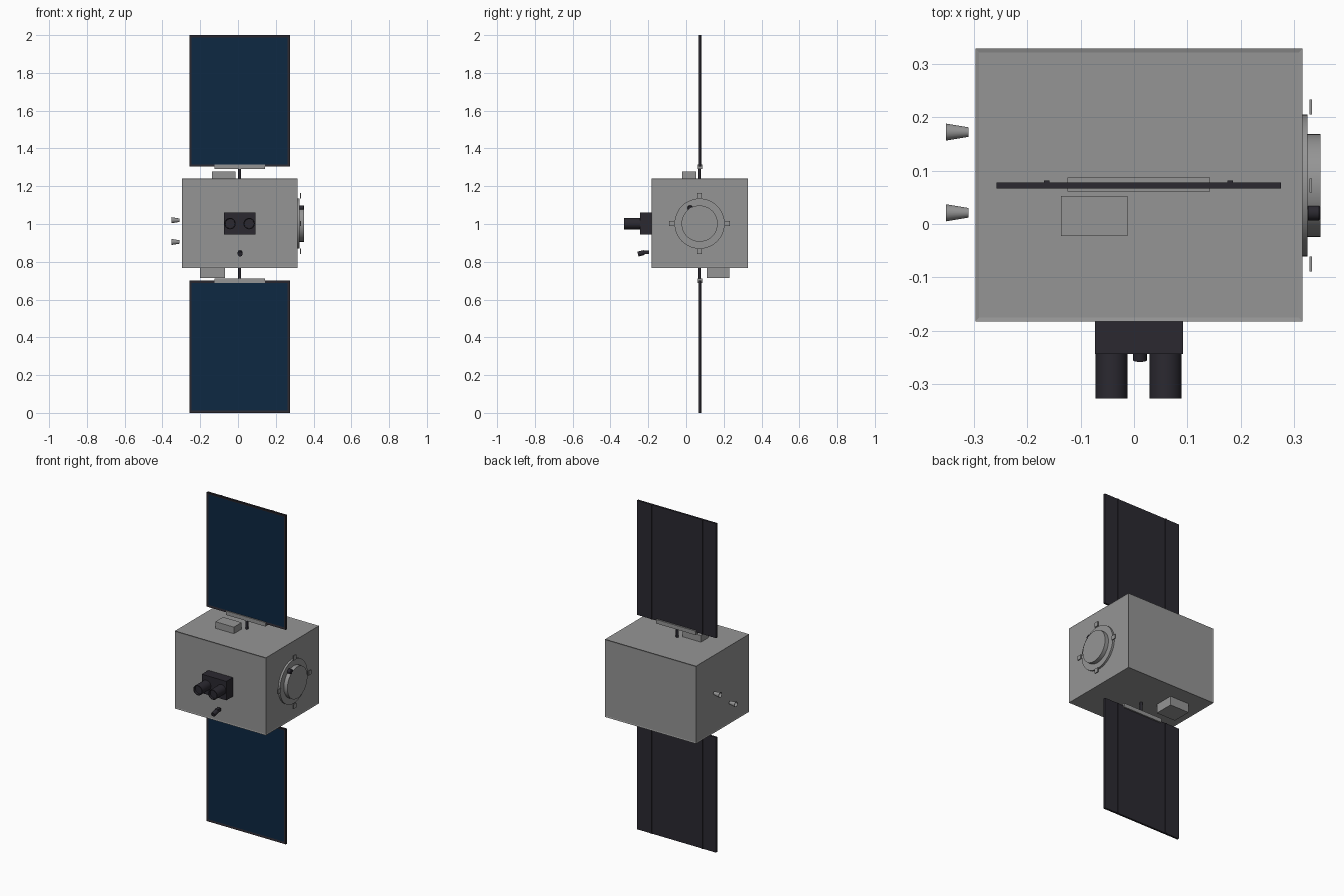
import bpy, bmesh, math
from mathutils import Vector

if "Cube" in bpy.data.objects:
    bpy.data.objects.remove(bpy.data.objects["Cube"])


def mat(name, col):
    m = bpy.data.materials.new(name)
    m.diffuse_color = (*col, 1)
    m.use_nodes = True
    m.node_tree.nodes["Principled BSDF"].inputs["Base Color"].default_value = m.diffuse_color
    return m


GREY = mat("hull grey", (0.30, 0.30, 0.30))
DARK = mat("charcoal", (0.024, 0.022, 0.03))
BLUE = mat("solar blue", (0.004, 0.021, 0.055))


def box(name, x, y, z, m, bevel=0):
    """Box from its min/max extents on each axis."""
    bm = bmesh.new()
    bmesh.ops.create_cube(bm, size=1)
    for v in bm.verts:
        v.co = Vector([(r[0] + r[1]) / 2 + c * (r[1] - r[0]) for r, c in zip((x, y, z), v.co)])
    if bevel:
        bmesh.ops.bevel(bm, geom=bm.edges[:], offset=bevel, segments=1, affect='EDGES')
    return finish(name, bm, m)


def finish(name, bm, *mats):
    me = bpy.data.meshes.new(name)
    bm.to_mesh(me)
    bm.free()
    for m in mats:
        me.materials.append(m)
    ob = bpy.data.objects.new(name, me)
    bpy.context.collection.objects.link(ob)
    return ob


def lathe(name, origin, axis, profile, m, n=32):
    """Revolve (radius, distance) points about an axis from origin."""
    bm = bmesh.new()
    vs = [bm.verts.new((r, 0, d)) for r, d in profile]
    es = [bm.edges.new(p) for p in zip(vs, vs[1:])]
    bmesh.ops.spin(bm, geom=vs + es, cent=(0, 0, 0), axis=(0, 0, 1), angle=math.tau, steps=n)
    bmesh.ops.remove_doubles(bm, verts=bm.verts, dist=1e-5)
    bmesh.ops.recalc_face_normals(bm, faces=bm.faces)
    ob = finish(name, bm, m)
    ob.location = origin
    ob.rotation_euler = Vector(axis).to_track_quat('Z', 'Y').to_euler()
    bpy.context.view_layer.objects.active = ob
    ob.select_set(True)
    bpy.ops.object.shade_smooth_by_angle(angle=math.radians(35))
    ob.select_set(False)
    return ob


# main hull with slightly recessed face panels
bm = bmesh.new()
bmesh.ops.create_cube(bm, size=1)
for v in bm.verts:
    v.co = Vector((0.009 + v.co.x * 0.612, 0.073 + v.co.y * 0.51, 1.004 + v.co.z * 0.472))
bmesh.ops.inset_individual(bm, faces=bm.faces[:], thickness=0.01, depth=-0.002)
finish("hull", bm, GREY)

# solar wings, upper and lower
CX, CY = 0.009, 0.072
for side, s in (("upper", 1), ("lower", -1)):
    def zr(a, b):
        return sorted((1.002 + s * a, 1.002 + s * b)) if s > 0 else sorted((1 - s * -a, 1 - s * -b))
    z0, z1 = zr(0.302, 0.998) if s > 0 else (0.0, 0.7)
    # framed panel with blue cell face inset on the front
    bm = bmesh.new()
    bmesh.ops.create_cube(bm, size=1)
    for v in bm.verts:
        v.co = Vector((CX + v.co.x * 0.532, CY + v.co.y * 0.012, (z0 + z1) / 2 + v.co.z * (z1 - z0)))
    bm.normal_update()
    front = [f for f in bm.faces if f.normal.y < -0.9]
    bmesh.ops.inset_individual(bm, faces=front, thickness=0.017, depth=-0.002)
    front[0].material_index = 1
    finish(side + "_solar_panel", bm, DARK, BLUE)
    # back ribs
    for x in (-0.163, 0.18):
        box(side + "_panel_rib", (x - 0.005, x + 0.005), (CY + 0.005, CY + 0.0095), (z0, z1), DARK)
    # hinge bar and mast
    zh = z0 if s > 0 else z1
    box(side + "_hinge_bar", (-0.124, 0.142), (0.061, 0.087), (zh - 0.013, zh + 0.011), GREY)
    lathe(side + "_mast", (CX, CY, 1 + s * 0.22), (0, 0, s),
          [(0, 0), (0.008, 0), (0.008, 0.08), (0, 0.08)], DARK, 16)

# equipment boxes above and below
box("top_equipment_box", (-0.137, -0.012), (-0.022, 0.052), (1.235, 1.278), GREY)
box("bottom_equipment_box", (-0.2, -0.07), (0.112, 0.23), (0.715, 0.775), GREY)

# twin-barrel camera on the front
box("camera_housing", (-0.073, 0.092), (-0.243, -0.18), (0.945, 1.06), DARK)
for x in (-0.042, 0.059):
    lathe("camera_barrel", (x, -0.24, 1.002), (0, -1, 0),
          [(0, 0), (0.03, 0), (0.03, 0.087), (0.026, 0.087), (0.025, 0.075), (0, 0.075)], DARK)

# small tilted sensor below the camera
lathe("sensor_barrel", (0.011, -0.222, 0.849), (0, -1, -0.25),
      [(0, 0), (0.013, 0), (0.013, 0.034), (0, 0.034)], DARK, 16)
box("sensor_body", (0.001, 0.021), (-0.224, -0.195), (0.842, 0.861), DARK)

# docking ring on the right side
lathe("docking_ring", (0.313, CY, 1.002), (1, 0, 0),
      [(0, 0), (0.133, 0), (0.133, 0.012), (0, 0.012)], GREY, 48)
lathe("docking_disc", (0.324, CY, 1.002), (1, 0, 0),
      [(0, 0), (0.096, 0), (0.096, 0.025), (0, 0.025)], GREY, 48)
for dy, dz in ((1, 0), (-1, 0), (0, 1), (0, -1)):
    y, z = CY + dy * 0.147, 1.002 + dz * 0.147
    hy, hz = (0.014, 0.013) if dy else (0.013, 0.014)
    box("docking_tab", (0.328, 0.333), (y - hy, y + hy), (z - hz, z + hz), GREY)
lathe("docking_sensor", (0.326, 0.021, 1.085), (1, 0, 0),
      [(0, 0), (0.014, 0), (0.014, 0.02), (0.011, 0.023), (0, 0.023)], DARK, 16)

# thruster nozzles on the left side
for y, z in ((0.172, 1.02), (0.021, 0.905)):
    lathe("thruster_nozzle", (-0.31, y, z), (-1, 0, 0),
          [(0, 0), (0.009, 0), (0.016, 0.042), (0.014, 0.042), (0.007, 0.01), (0, 0.01)], GREY, 24)
